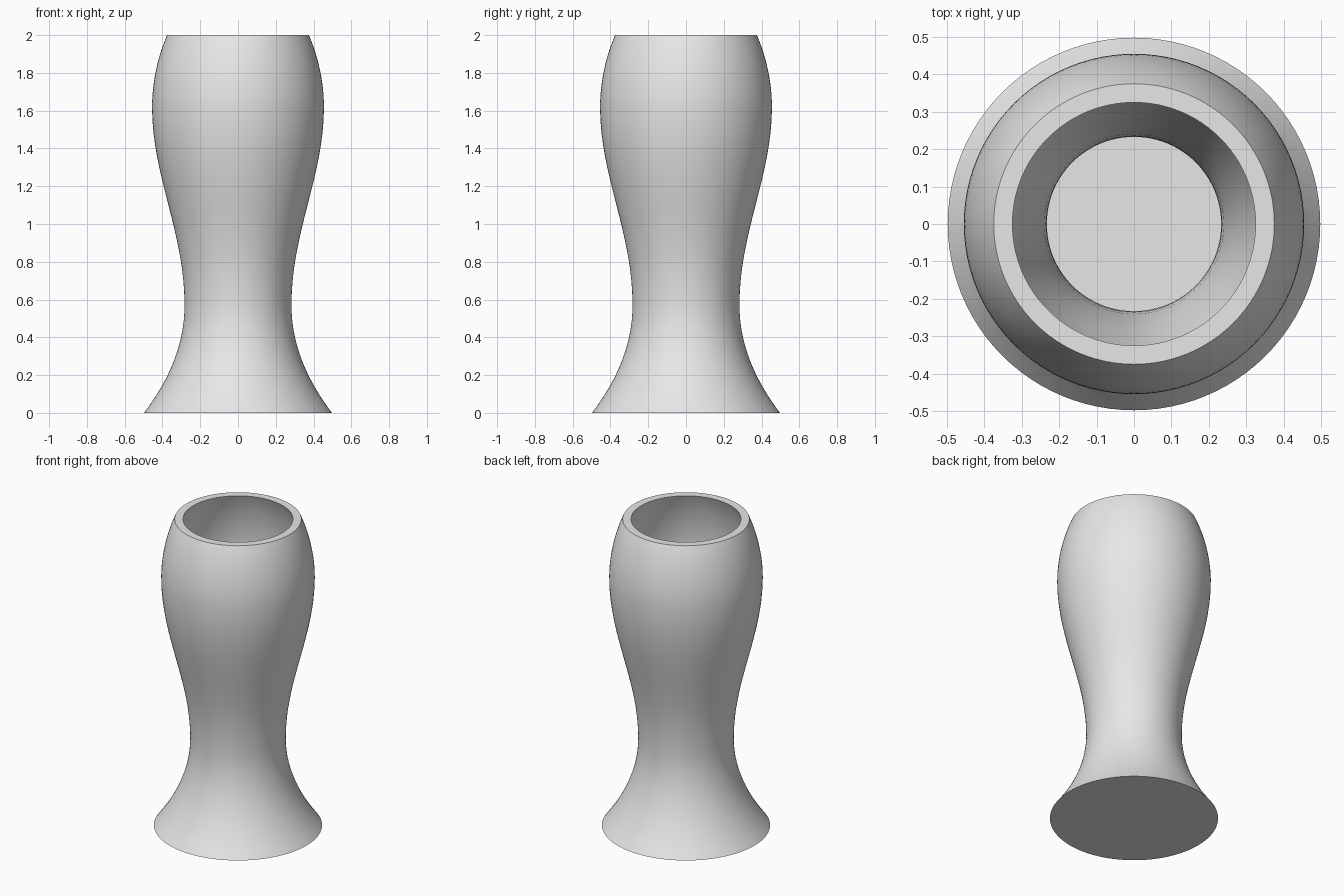
import bpy
import math
from mathutils import Vector, geometry

cube = bpy.data.objects.get("Cube")
if cube:
    bpy.data.objects.remove(cube, do_unlink=True)

WALL = 0.05
FLOOR = 0.05
SEGMENTS = 96

# Outer silhouette as (radius, height) Bezier spans: foot to waist to belly to rim
spans = [
    [(0.498, 0), (0.36, 0.18), (0.283, 0.37), (0.283, 0.57)],
    [(0.283, 0.57), (0.283, 0.96), (0.455, 1.25), (0.455, 1.62)],
    [(0.455, 1.62), (0.455, 1.76), (0.42, 1.90), (0.375, 2.0)],
]
outer = []
for span in spans:
    points = [Vector((r, 0, z)) for r, z in span]
    outer += geometry.interpolate_bezier(*points, 17)[bool(outer):]

# Inner wall follows the outer one at constant thickness, down to the floor
inner = [Vector((p.x - WALL, 0, p.z)) for p in outer if p.z > FLOOR + 0.01]
foot = next(p for p in outer if p.z > FLOOR)
inner.insert(0, Vector((foot.x - WALL, 0, FLOOR)))
profile = outer + inner[::-1]

# Revolve the profile, then cap the underside and the inner floor
verts, faces = [], []
for p in profile:
    for s in range(SEGMENTS):
        a = math.tau * s / SEGMENTS
        verts.append((p.x * math.cos(a), p.x * math.sin(a), p.z))
for ring in range(len(profile) - 1):
    low, high = ring * SEGMENTS, (ring + 1) * SEGMENTS
    for s in range(SEGMENTS):
        n = (s + 1) % SEGMENTS
        faces.append((low + s, low + n, high + n, high + s))
last = (len(profile) - 1) * SEGMENTS
faces.append(tuple(reversed(range(SEGMENTS))))
faces.append(tuple(range(last, last + SEGMENTS)))

mesh = bpy.data.meshes.new("vase")
mesh.from_pydata(verts, [], faces)
vase = bpy.data.objects.new("vase", mesh)
bpy.context.collection.objects.link(vase)

# Plain grey material
grey = bpy.data.materials.new("light_grey")
grey.use_nodes = True
colour = (0.8, 0.8, 0.8, 1)
grey.diffuse_color = colour
grey.node_tree.nodes["Principled BSDF"].inputs["Base Color"].default_value = colour
mesh.materials.append(grey)

# Smooth walls with crisp rim, foot and floor edges
bpy.ops.object.select_all(action="DESELECT")
vase.select_set(True)
bpy.context.view_layer.objects.active = vase
bpy.ops.object.shade_smooth_by_angle(angle=math.radians(30))
